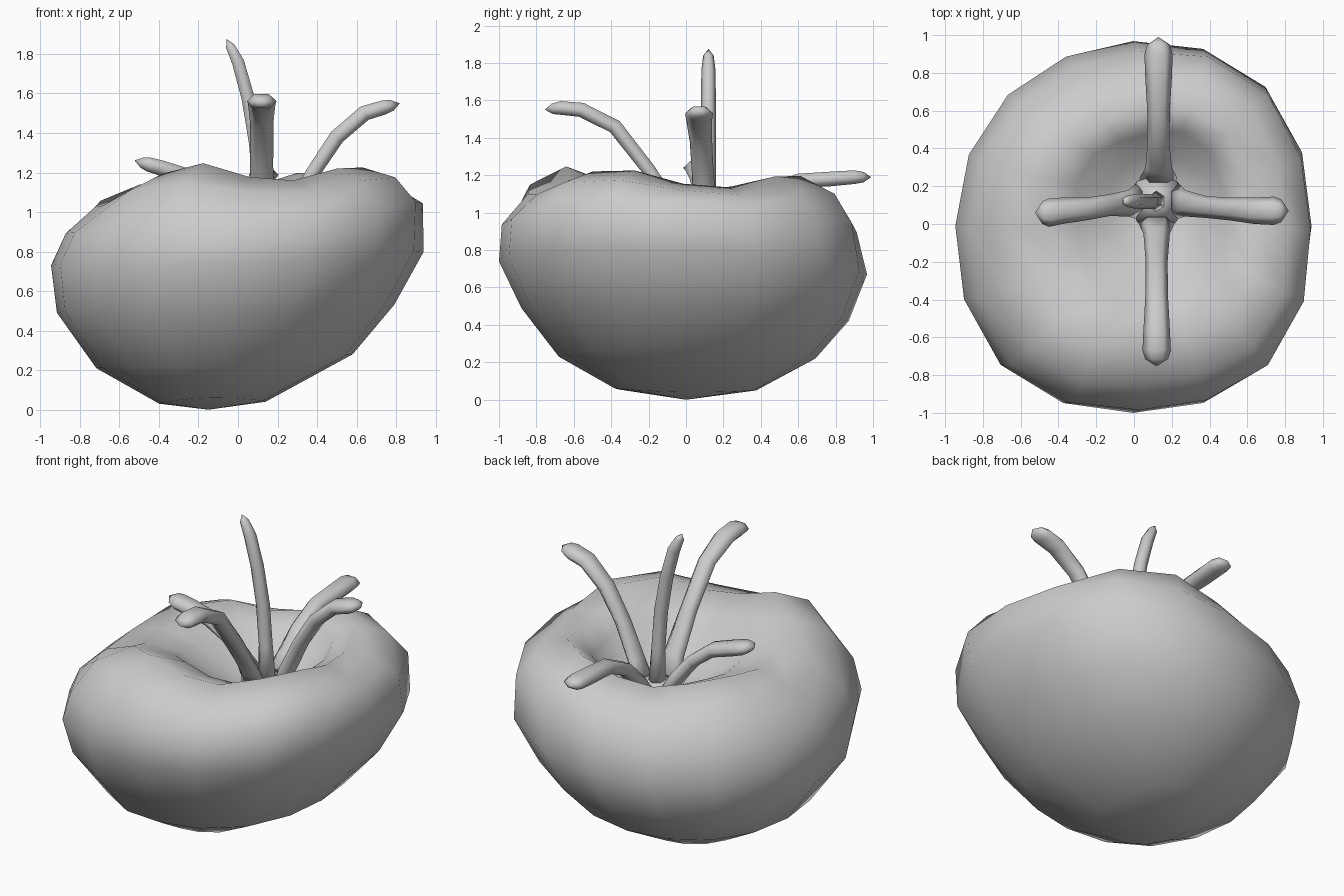
import bpy, bmesh, math
from mathutils import Vector


def finish(bm, name):
    bmesh.ops.recalc_face_normals(bm, faces=bm.faces)
    for f in bm.faces:
        f.smooth = True
    me = bpy.data.meshes.new(name)
    bm.to_mesh(me)
    bm.free()
    ob = bpy.data.objects.new(name, me)
    bpy.context.collection.objects.link(ob)
    return ob


def bridge(bm, a, b):
    n = len(a)
    for i in range(n):
        bm.faces.new((a[i], a[(i + 1) % n], b[(i + 1) % n], b[i]))


def fan(bm, ring, tip):
    n = len(ring)
    for i in range(n):
        bm.faces.new((ring[i], ring[(i + 1) % n], tip))


def bump(t, degrees, power):
    return max(0, math.cos(t - math.radians(degrees))) ** power


# Fruit body: leaning rings given by (x, z) left/right, (y, z) front/back, lobe height, lobe push
rings = [
    ((-0.40, 0.03), (0.14, 0.04), (-0.38, 0.06), (0.38, 0.05), 0, 0),
    ((-0.72, 0.21), (0.58, 0.28), (-0.68, 0.23), (0.70, 0.22), 0, 0),
    ((-0.92, 0.49), (0.79, 0.53), (-0.88, 0.49), (0.88, 0.42), 0, 0),
    ((-0.95, 0.73), (0.94, 0.80), (-1.00, 0.74), (0.98, 0.67), 0, 0),
    ((-0.88, 0.90), (0.94, 1.05), (-0.99, 0.94), (0.93, 0.90), 0.01, 0.01),
    ((-0.74, 1.05), (0.82, 1.14), (-0.86, 1.11), (0.82, 1.05), 0.035, 0.03),
    ((-0.52, 1.12), (0.64, 1.18), (-0.65, 1.19), (0.62, 1.15), 0.045, 0.05),
    ((-0.32, 1.05), (0.49, 1.09), (-0.42, 1.10), (0.50, 1.06), 0.03, 0.04),
    ((-0.14, 0.90), (0.36, 0.91), (-0.18, 0.91), (0.37, 0.90), 0, 0),
]
N = 16
bm = bmesh.new()
loops = []
for l, r, f, b, lift, push in rings:
    zx, zy = (l[1] + r[1]) / 2, (f[1] + b[1]) / 2
    loop = []
    for i in range(N):
        t = 2 * math.pi * i / N
        c, s = math.cos(t), math.sin(t)
        lobe = math.cos(4 * (t - math.radians(329)))
        k = 1 + 0.05 * math.sin(2 * t) ** 2 + push * lobe - 0.06 * bump(t, 130, 6)
        x = (l[0] + r[0]) / 2 + (r[0] - l[0]) / 2 * c * k
        y = (f[0] + b[0]) / 2 + (b[0] - f[0]) / 2 * s * k
        z = (zx * c * c + zy * s * s + (r[1] - l[1]) / 2 * c + (b[1] - f[1]) / 2 * s
             + lift * (lobe - 0.4 * bump(t, 140, 4) + 0.8 * bump(t, 246, 12)))
        loop.append(bm.verts.new((x, y, z)))
    loops.append(loop)
for a, b in zip(loops, loops[1:]):
    bridge(bm, a, b)
fan(bm, loops[0], bm.verts.new((-0.15, 0, 0)))
fan(bm, loops[-1], bm.verts.new((0.12, 0.10, 0.82)))
finish(bm, "fruit_body")


# Curling sepals and stalk: flattened six-sided tubes with tapered tips
def tube(name, path, widths, thick, side, sides=6):
    pts = [Vector(p) for p in path]
    side = Vector(side)
    bm = bmesh.new()
    loops = []
    for i, p in enumerate(pts):
        tan = (pts[min(i + 1, len(pts) - 1)] - pts[max(i - 1, 0)]).normalized()
        up = side.cross(tan).normalized()
        loops.append([bm.verts.new(p + side * widths[i] * math.cos(2 * math.pi * j / sides)
                                   + up * thick[i] * math.sin(2 * math.pi * j / sides))
                      for j in range(sides)])
    for a, b in zip(loops, loops[1:]):
        bridge(bm, a, b)
    bm.faces.new(loops[0])
    end = pts[-1] + (pts[-1] - pts[-2]).normalized() * 0.04
    fan(bm, loops[-1], bm.verts.new(end))
    finish(bm, name)


W = (0.11, 0.07, 0.058, 0.06, 0.07, 0.075, 0.06)
T = (0.04, 0.042, 0.042, 0.045, 0.045, 0.042, 0.032)
X, Y = (1, 0, 0), (0, 1, 0)
tube("front_sepal", [(0.12, 0.03, 0.84), (0.12, -0.05, 1.00), (0.12, -0.20, 1.23), (0.12, -0.38, 1.46),
                     (0.12, -0.56, 1.55), (0.12, -0.67, 1.56), (0.12, -0.715, 1.555)], W, T, X)
tube("right_sepal", [(0.21, 0.13, 0.84), (0.27, 0.11, 0.99), (0.38, 0.09, 1.20), (0.50, 0.08, 1.38),
                     (0.64, 0.07, 1.50), (0.74, 0.07, 1.53), (0.78, 0.07, 1.54)], W, T, Y)
tube("back_sepal", [(0.13, 0.22, 0.84), (0.13, 0.30, 0.96), (0.13, 0.43, 1.09), (0.13, 0.60, 1.17),
                    (0.13, 0.77, 1.18), (0.13, 0.90, 1.19), (0.13, 0.95, 1.19)], W, T, X)
tube("left_sepal", [(0.04, 0.13, 0.84), (-0.03, 0.11, 0.97), (-0.13, 0.10, 1.09), (-0.25, 0.08, 1.18),
                    (-0.38, 0.07, 1.22), (-0.45, 0.06, 1.24), (-0.485, 0.06, 1.25)], W, T, Y)
tube("stalk", [(0.12, 0.12, 0.83), (0.11, 0.12, 1.10), (0.09, 0.12, 1.35),
               (0.05, 0.12, 1.58), (0.0, 0.12, 1.76), (-0.04, 0.12, 1.84)],
     (0.06, 0.04, 0.04, 0.04, 0.038, 0.028), (0.05, 0.04, 0.04, 0.038, 0.036, 0.026), Y)

# Hub where the sepals meet
bm = bmesh.new()
hub = []
for i in range(8):
    t = math.pi * i / 4
    r = 0.14 if i % 2 == 0 else 0.15
    hub.append(bm.verts.new((0.12 + r * math.cos(t), 0.12 + r * math.sin(t), 0.90)))
fan(bm, hub, bm.verts.new((0.12, 0.12, 0.91)))
fan(bm, hub, bm.verts.new((0.12, 0.12, 0.81)))
finish(bm, "sepal_hub")
